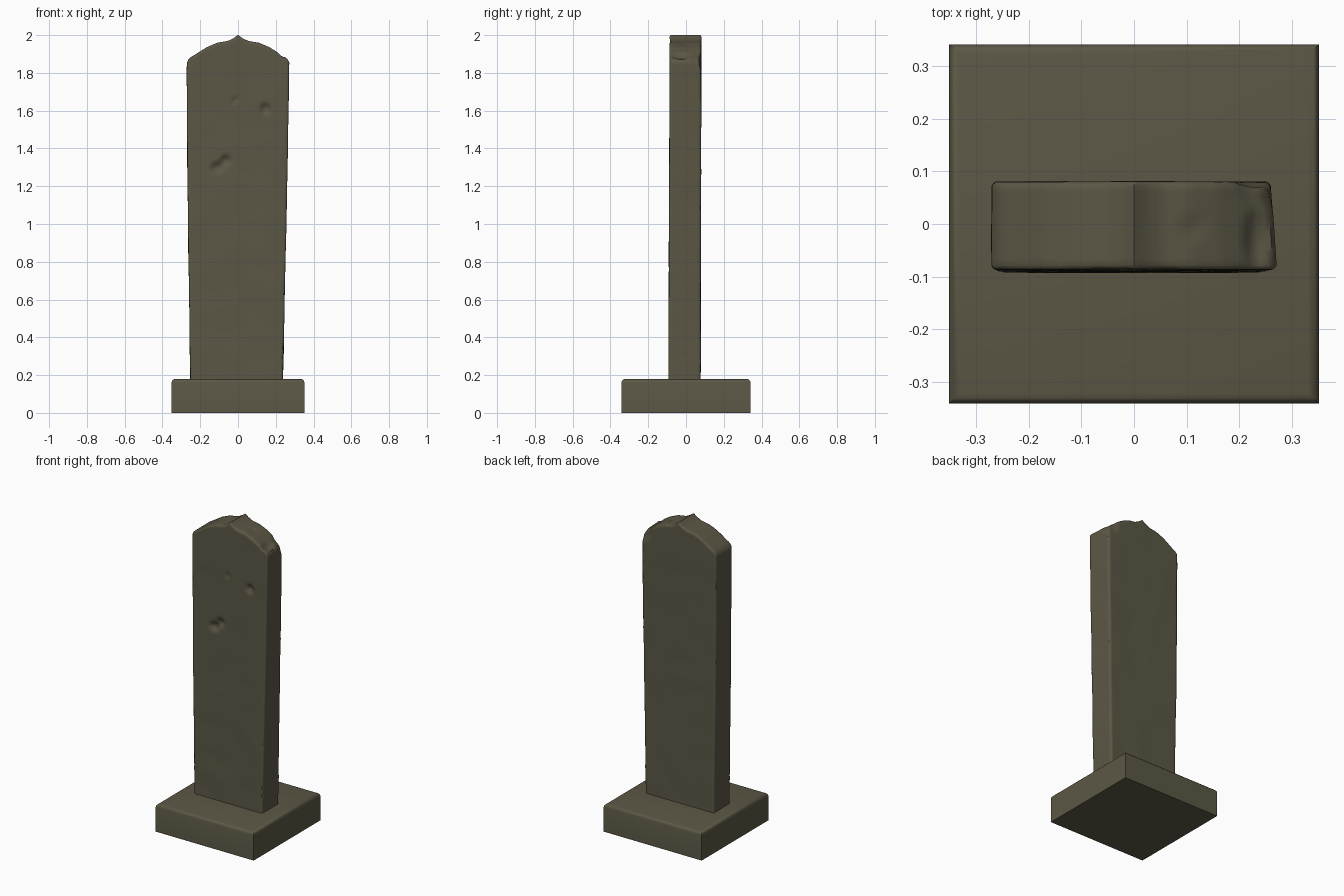
import bpy, bmesh, math
from mathutils import Vector, noise

if "Cube" in bpy.data.objects:
    bpy.data.objects.remove(bpy.data.objects["Cube"])

stone = bpy.data.materials.new("weathered olive stone")
stone.diffuse_color = (0.105, 0.096, 0.060, 1)
stone.use_nodes = True
stone.node_tree.nodes["Principled BSDF"].inputs["Base Color"].default_value = stone.diffuse_color


def add_object(name, bm, angle):
    bmesh.ops.recalc_face_normals(bm, faces=bm.faces)
    me = bpy.data.meshes.new(name)
    bm.to_mesh(me)
    bm.free()
    me.materials.append(stone)
    ob = bpy.data.objects.new(name, me)
    bpy.context.collection.objects.link(ob)
    bpy.ops.object.select_all(action='DESELECT')
    ob.select_set(True)
    bpy.context.view_layer.objects.active = ob
    bpy.ops.object.shade_smooth_by_angle(angle=math.radians(angle))
    return ob


def interp(points, x):
    for (x0, y0), (x1, y1) in zip(points, points[1:]):
        if x <= x1:
            return y0 + (y1 - y0) * (x - x0) / (x1 - x0)
    return points[-1][1]


def steps(n, r):
    # even steps from -1 to 1, with a narrow margin at both ends for the worn edge
    return [-1] + [-1 + r + (2 - 2 * r) * i / n for i in range(n + 1)] + [1]


# plinth: square block with softened upper edges
bm = bmesh.new()
bmesh.ops.create_cube(bm, size=1)
for v in bm.verts:
    v.co = Vector((v.co.x * 0.704, v.co.y * 0.684, (v.co.z + 0.5) * 0.18))
top = [e for e in bm.edges if all(v.co.z > 0.1 for v in e.verts)]
bmesh.ops.bevel(bm, geom=top, offset=0.02, segments=3, profile=0.5, affect='EDGES')
add_object("plinth", bm, 40)

# slab: gridded block, widening upward, with an ogee top
crown = [(0, 2.001), (0.09, 1.983), (0.2, 1.969), (0.4, 1.960), (0.61, 1.936),
         (0.85, 1.895), (0.94, 1.881), (1, 1.862)]
left_w = [(0, 0.25), (0.6, 0.259), (1.0, 0.265), (1.4, 0.269), (2.1, 0.272)]
right_w = [(0, 0.236), (0.6, 0.246), (1.0, 0.254), (1.4, 0.261), (2.1, 0.270)]
Z0 = 0.16
U, W, V = steps(48, 0.03), steps(12, 0.09), steps(140, 0.009)

# chips and pits: centre, radii, depth, push direction
dents = [((-0.105, -0.09, 1.300), (0.045, 0.06, 0.035), 0.020, (0, 1, 0)),
         ((-0.065, -0.09, 1.335), (0.035, 0.06, 0.035), 0.020, (0, 1, 0)),
         ((0.145, -0.09, 1.610), (0.032, 0.06, 0.036), 0.018, (0, 1, 0)),
         ((-0.015, -0.09, 1.655), (0.020, 0.06, 0.022), 0.010, (0, 1, 0)),
         ((0.235, -0.03, 1.895), (0.03, 0.07, 0.05), 0.014, (-0.3, 0, -1)),
         ((0.25, 0.08, 1.88), (0.07, 0.06, 0.07), 0.014, (-0.6, -0.8, -0.2)),
         ((0.11, -0.01, 1.95), (0.03, 0.03, 0.04), 0.006, (0, 0, -1))]


def slab_point(i, j, k):
    u, w, v = U[i], W[j], V[k]
    z = Z0 + (interp(crown, abs(u)) - Z0) * (v + 1) / 2
    x = u * interp(left_w if u < 0 else right_w, z)
    t = (z - Z0) / 1.84
    if u > 0:
        x -= u * 0.006 * w * t
    y = w * (0.092 - 0.007 * t if w < 0 else 0.078 + 0.004 * t) - 0.001
    p = Vector((x, y, z))
    # pull rims and corners inward so edges look worn
    ends = (i in (0, len(U) - 1), j in (0, len(W) - 1), k == len(V) - 1)
    if sum(ends) > 1:
        for a, s in enumerate((u, w, 1)):
            if ends[a]:
                p[a] -= 0.0028 * (1 if s > 0 else -1)
        p -= Vector((u * ends[0], w * ends[1], 0)) * 0.002 * abs(noise.noise(p * 22))
    # gentle unevenness of the faces
    n = 0.0022 * noise.noise(p * 7)
    q = p + Vector((u * n * ends[0], w * n * ends[1], 0))
    for c, r, depth, d in dents:
        dist = sum(((p[a] - c[a]) / r[a]) ** 2 for a in range(3))
        if dist < 1:
            q += Vector(d) * depth * (1 - dist) ** 1.3
    return q


bm = bmesh.new()
cache = {}


def vert(key):
    if key not in cache:
        cache[key] = bm.verts.new(slab_point(*key))
    return cache[key]


# skin the six sides of the gridded block
size = (len(U) - 1, len(W) - 1, len(V) - 1)
for a in range(3):
    b, c = (a + 1) % 3, (a + 2) % 3
    for end in (0, size[a]):
        for m in range(size[b]):
            for n in range(size[c]):
                quad = []
                for dm, dn in ((0, 0), (1, 0), (1, 1), (0, 1)):
                    key = [0, 0, 0]
                    key[a], key[b], key[c] = end, m + dm, n + dn
                    quad.append(vert(tuple(key)))
                bm.faces.new(quad)
add_object("stone_slab", bm, 50)
